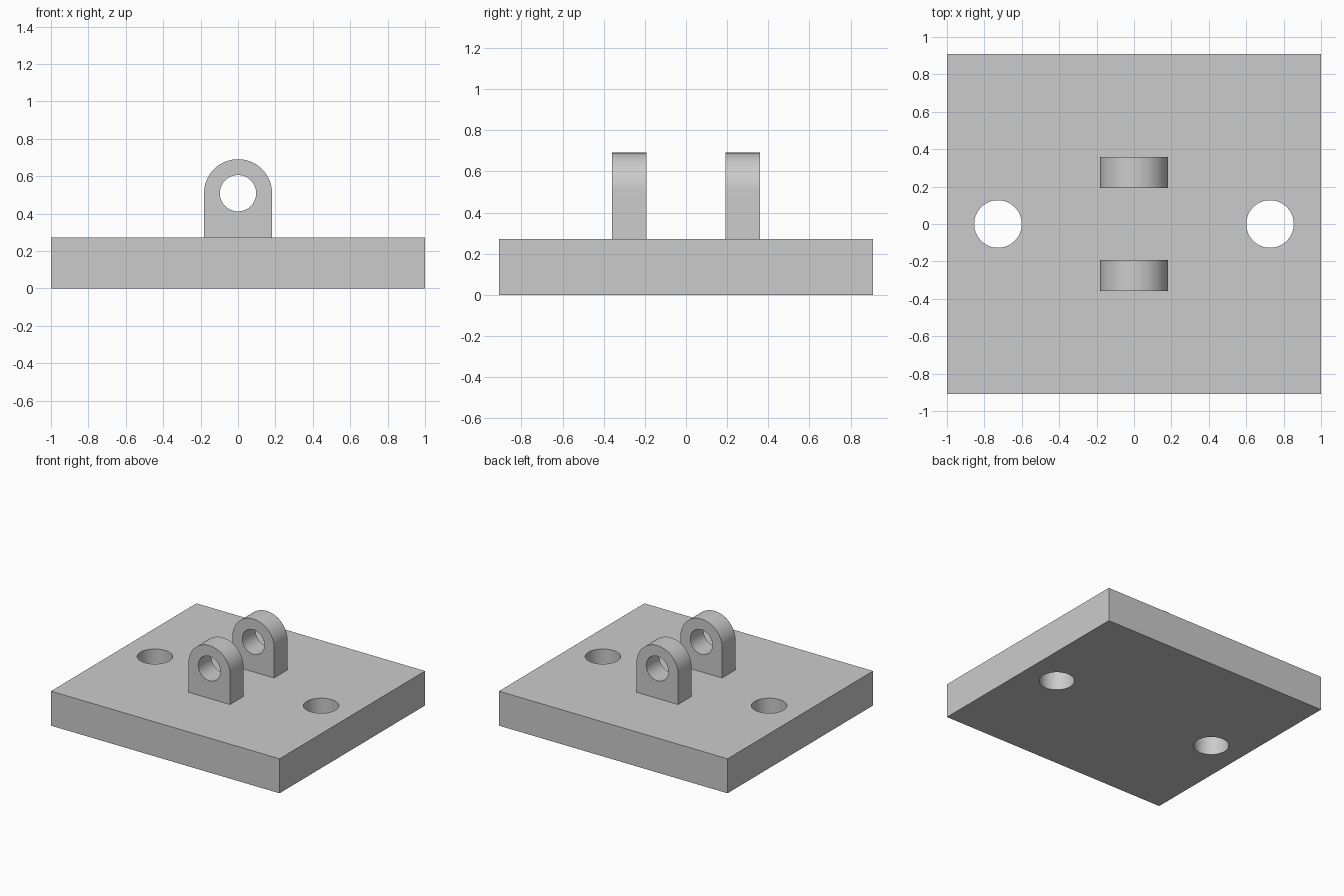
import bpy, bmesh, math
from mathutils import Matrix, Vector

cube = bpy.data.objects.get("Cube")
if cube:
    bpy.data.objects.remove(cube, do_unlink=True)

UNIT = 1 / 11
PLATE_Y, PLATE_TOP = 10 * UNIT, 3 * UNIT
LUG_R, LUG_HOLE_R, LUG_AXIS = 2 * UNIT, 0.097, 0.509
LUG_Y, LUG_THICK = 0.275, 0.167
BOLT_X, BOLT_R = 8 * UNIT, 0.127

grey = bpy.data.materials.new("grey_metal")
grey.use_nodes = True
colour = (0.6, 0.6, 0.6, 1)
grey.diffuse_color = colour
grey.node_tree.nodes["Principled BSDF"].inputs["Base Color"].default_value = colour


def arc(cx, cy, r, sweep=math.tau, steps=64):
    """Points along an arc; a full sweep omits the repeated end point."""
    count = steps if sweep == math.tau else steps + 1
    return [(cx + r * math.cos(sweep * i / steps), cy + r * math.sin(sweep * i / steps))
            for i in range(count)]


def extruded_profile(name, loops, depth, matrix):
    """Fill an outline with its holes, then extrude it into a solid."""
    bm = bmesh.new()
    edges = []
    for loop in loops:
        verts = [bm.verts.new((x, y, 0)) for x, y in loop]
        edges += [bm.edges.new((verts[i - 1], verts[i])) for i in range(len(verts))]
    bmesh.ops.triangle_fill(bm, edges=edges, use_beauty=True, normal=(0, 0, 1))
    result = bmesh.ops.extrude_face_region(bm, geom=bm.faces[:])
    moved = [v for v in result["geom"] if isinstance(v, bmesh.types.BMVert)]
    bmesh.ops.translate(bm, verts=moved, vec=Vector((0, 0, depth)))
    bmesh.ops.transform(bm, matrix=matrix, verts=bm.verts[:])
    bmesh.ops.recalc_face_normals(bm, faces=bm.faces[:])
    mesh = bpy.data.meshes.new(name)
    bm.to_mesh(mesh)
    bm.free()
    mesh.materials.append(grey)
    obj = bpy.data.objects.new(name, mesh)
    bpy.context.collection.objects.link(obj)
    bpy.ops.object.select_all(action="DESELECT")
    obj.select_set(True)
    bpy.context.view_layer.objects.active = obj
    bpy.ops.object.shade_smooth_by_angle(angle=math.radians(30))
    return obj


# Base plate with two bolt holes
outline = [(-1, -PLATE_Y), (1, -PLATE_Y), (1, PLATE_Y), (-1, PLATE_Y)]
bolt_holes = [arc(side * BOLT_X, 0, BOLT_R) for side in (-1, 1)]
extruded_profile("base_plate", [outline] + bolt_holes, PLATE_TOP, Matrix.Identity(4))

# Two round-topped lugs with a pin hole, set slightly into the plate
foot = PLATE_TOP - 0.01
lug_outline = [(-LUG_R, foot), (LUG_R, foot)] + arc(0, LUG_AXIS, LUG_R, math.pi, 40)
pin_hole = arc(0, LUG_AXIS, LUG_HOLE_R)
for name, y in (("front_lug", -LUG_Y), ("back_lug", LUG_Y)):
    upright = (Matrix.Translation((0, y + LUG_THICK / 2, 0))
               @ Matrix.Rotation(math.pi / 2, 4, "X"))
    extruded_profile(name, [lug_outline, pin_hole], LUG_THICK, upright)
